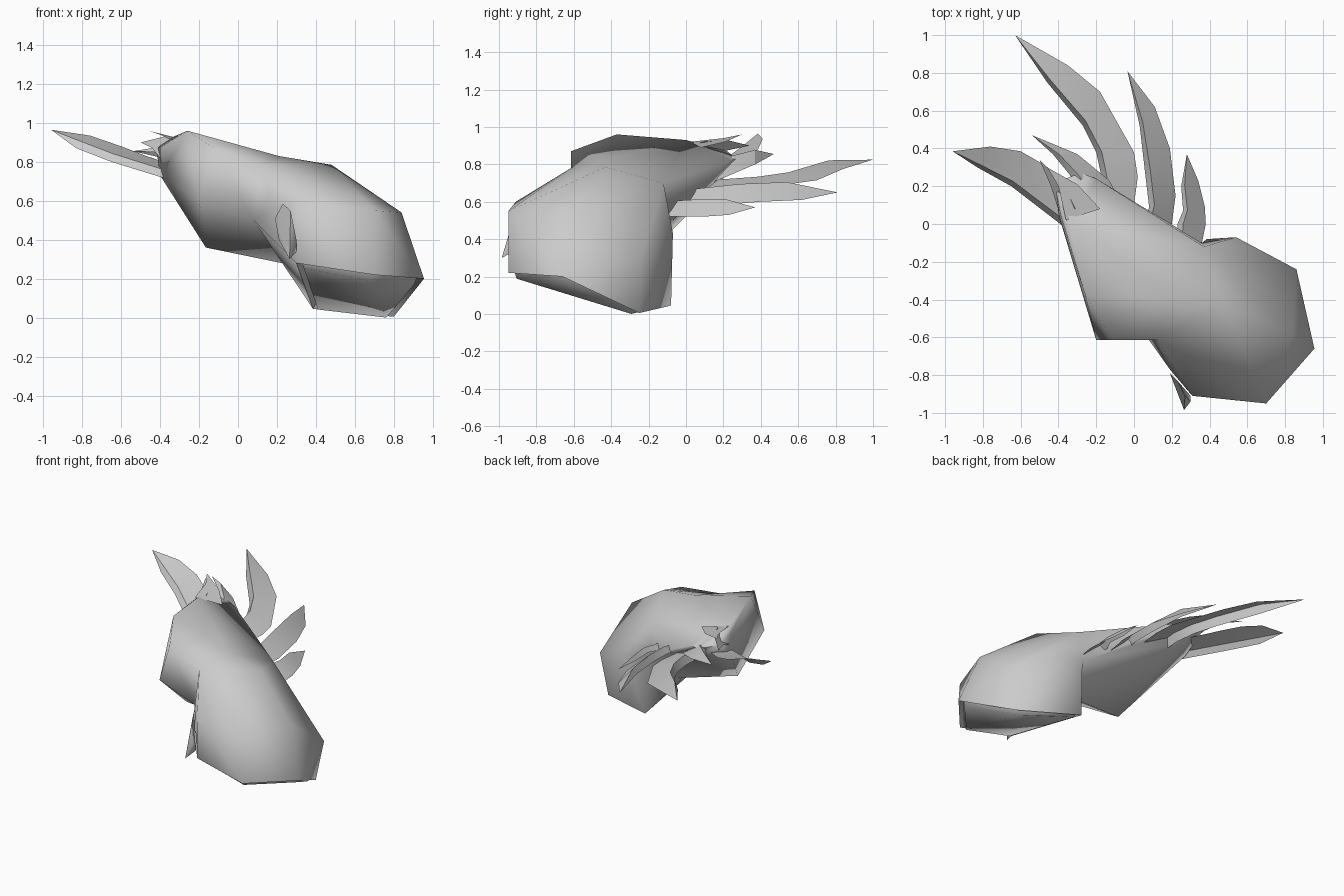
import bpy, bmesh, math
from mathutils import Vector

grey = bpy.data.materials.new("pale_grey")
grey.diffuse_color = (0.6, 0.6, 0.6, 1)


def finish(name, bm, angle):
    me = bpy.data.meshes.new(name)
    bm.to_mesh(me)
    bm.free()
    ob = bpy.data.objects.new(name, me)
    bpy.context.collection.objects.link(ob)
    me.materials.append(grey)
    bpy.ops.object.select_all(action='DESELECT')
    ob.select_set(True)
    bpy.context.view_layer.objects.active = ob
    bpy.ops.object.shade_smooth_by_angle(angle=math.radians(angle))
    return ob


def wrap(bm, pts):
    """Adds a faceted solid wrapped around its corner points."""
    verts = [bm.verts.new(p) for p in pts]
    res = bmesh.ops.convex_hull(bm, input=verts)
    junk = {v for v in res["geom_interior"] if isinstance(v, bmesh.types.BMVert)}
    bmesh.ops.delete(bm, geom=list(junk), context='VERTS')


def faces_within(bm, pts):
    """Faces whose corners all belong to the given points."""
    near = lambda v: any((v.co - Vector(p)).length < 1e-4 for p in pts)
    return [f for f in bm.faces if all(near(v) for v in f.verts)]


def feather(name, left, right, tip, keel=0.015, at=0.25):
    """Folded leaf: left edge, raised keel and right edge meeting at a tip."""
    bm = bmesh.new()
    rows = []
    for a, b in zip(left, right):
        a, b = Vector(a), Vector(b)
        k = a.lerp(b, at) + Vector((0, 0, keel))
        rows.append([bm.verts.new(p) for p in (a, k, b)])
    t = bm.verts.new(tip)
    for r, s in zip(rows, rows[1:]):
        for i in (0, 1):
            bm.faces.new((r[i], r[i + 1], s[i + 1], s[i]))
    for i in (0, 1):
        bm.faces.new((rows[-1][i], rows[-1][i + 1], t))
    bmesh.ops.recalc_face_normals(bm, faces=bm.faces[:])
    if sum(f.normal.z for f in bm.faces) < 0:
        bmesh.ops.reverse_faces(bm, faces=bm.faces[:])
    return finish(name, bm, 25)


# Seam shared by the rounded and the tapering half of the body
seam = [(0.12, -0.615, 0.78), (0.21, -0.40, 0.83), (0.37, -0.12, 0.70),
        (0.36, -0.10, 0.47), (0.25, -0.25, 0.275), (0.08, -0.615, 0.50)]
# Rim around the underside
rim = [(0.30, -0.90, 0.28), (0.70, -0.95, 0.22), (0.955, -0.66, 0.20),
       (0.80, -0.25, 0.005), (0.385, -0.08, 0.045)]

# Body: both halves joined along the seam
bm = bmesh.new()
wrap(bm, seam + rim + [
    (0.86, -0.24, 0.30), (0.84, -0.58, 0.54), (0.70, -0.95, 0.55),
    (0.31, -0.91, 0.60), (0.48, -0.43, 0.785), (0.54, -0.07, 0.43),
    (0.19, -0.77, 0.56)])
wrap(bm, seam + [
    (-0.26, -0.37, 0.96), (-0.12, -0.615, 0.87), (-0.20, -0.615, 0.605),
    (-0.165, -0.36, 0.36), (-0.40, 0.05, 0.73), (-0.39, 0.05, 0.88),
    (-0.33, 0.00, 0.93), (-0.42, 0.22, 0.87), (-0.28, 0.27, 0.83),
    (-0.20, 0.24, 0.82), (-0.22, 0.18, 0.70)])
bmesh.ops.delete(bm, geom=faces_within(bm, seam), context='FACES')
bmesh.ops.remove_doubles(bm, verts=bm.verts[:], dist=1e-4)
bmesh.ops.holes_fill(bm, edges=[e for e in bm.edges if e.is_boundary], sides=8)
bmesh.ops.recalc_face_normals(bm, faces=bm.faces[:])
# Underside: a narrow groove inside the rim, then a slightly bulging plug
under = faces_within(bm, rim + [seam[4]])
bmesh.ops.inset_region(bm, faces=under, thickness=0.025, depth=-0.03)
bmesh.ops.inset_region(bm, faces=under, thickness=0.03, depth=0.04)
finish("body", bm, 70)

# Fan of long feathers
feather("long_feather",
        [(-0.17, 0.10, 0.66), (-0.17, 0.24, 0.67), (-0.20, 0.38, 0.68),
         (-0.27, 0.52, 0.70), (-0.46, 0.75, 0.765)],
        [(0.00, 0.10, 0.66), (0.02, 0.25, 0.66), (0.00, 0.38, 0.67),
         (-0.18, 0.70, 0.715), (-0.35, 0.84, 0.775)],
        (-0.63, 1.0, 0.825), 0.055, 0.15)
feather("middle_feather",
        [(0.06, 0.02, 0.62), (0.08, 0.09, 0.63), (0.06, 0.26, 0.65),
         (0.03, 0.52, 0.66)],
        [(0.20, 0.00, 0.57), (0.22, 0.15, 0.58), (0.19, 0.40, 0.60),
         (0.11, 0.62, 0.61)], (-0.035, 0.81, 0.65), 0.055, 0.2)
feather("short_feather",
        [(0.23, -0.06, 0.57), (0.23, 0.00, 0.575), (0.26, 0.07, 0.58),
         (0.25, 0.20, 0.58)],
        [(0.36, -0.10, 0.52), (0.38, 0.00, 0.52), (0.375, 0.09, 0.52),
         (0.34, 0.23, 0.53)], (0.28, 0.37, 0.57), 0.045, 0.2)
feather("side_feather",
        [(-0.27, -0.10, 0.68), (-0.39, 0.00, 0.72), (-0.65, 0.20, 0.80),
         (-0.83, 0.30, 0.87)],
        [(-0.32, 0.18, 0.78), (-0.47, 0.31, 0.83), (-0.60, 0.385, 0.88),
         (-0.76, 0.41, 0.935)], (-0.96, 0.385, 0.965), 0.03, 0.15)
feather("inner_feather",
        [(-0.28, 0.12, 0.80), (-0.34, 0.26, 0.83), (-0.43, 0.37, 0.85)],
        [(-0.08, 0.13, 0.70), (-0.13, 0.23, 0.74), (-0.30, 0.37, 0.80)],
        (-0.54, 0.47, 0.855), 0.04)

# Pointed flaps around the narrow end
feather("outer_flap", [(-0.37, -0.02, 0.78), (-0.44, 0.20, 0.87)],
        [(-0.31, 0.08, 0.92), (-0.38, 0.22, 0.93)], (-0.50, 0.34, 0.90), 0.0)
feather("top_flap", [(-0.36, 0.02, 0.92), (-0.40, 0.20, 0.94)],
        [(-0.18, 0.08, 0.89), (-0.30, 0.21, 0.92)], (-0.46, 0.30, 0.96), 0.0)

# Small leaf-shaped fin on the front corner
bm = bmesh.new()
wrap(bm, [(0.23, -0.83, 0.585), (0.19, -0.79, 0.51), (0.21, -0.84, 0.40),
          (0.265, -0.985, 0.30), (0.30, -0.94, 0.40), (0.27, -0.91, 0.55),
          (0.30, -0.91, 0.34)])
bmesh.ops.recalc_face_normals(bm, faces=bm.faces[:])
finish("front_fin", bm, 60)
